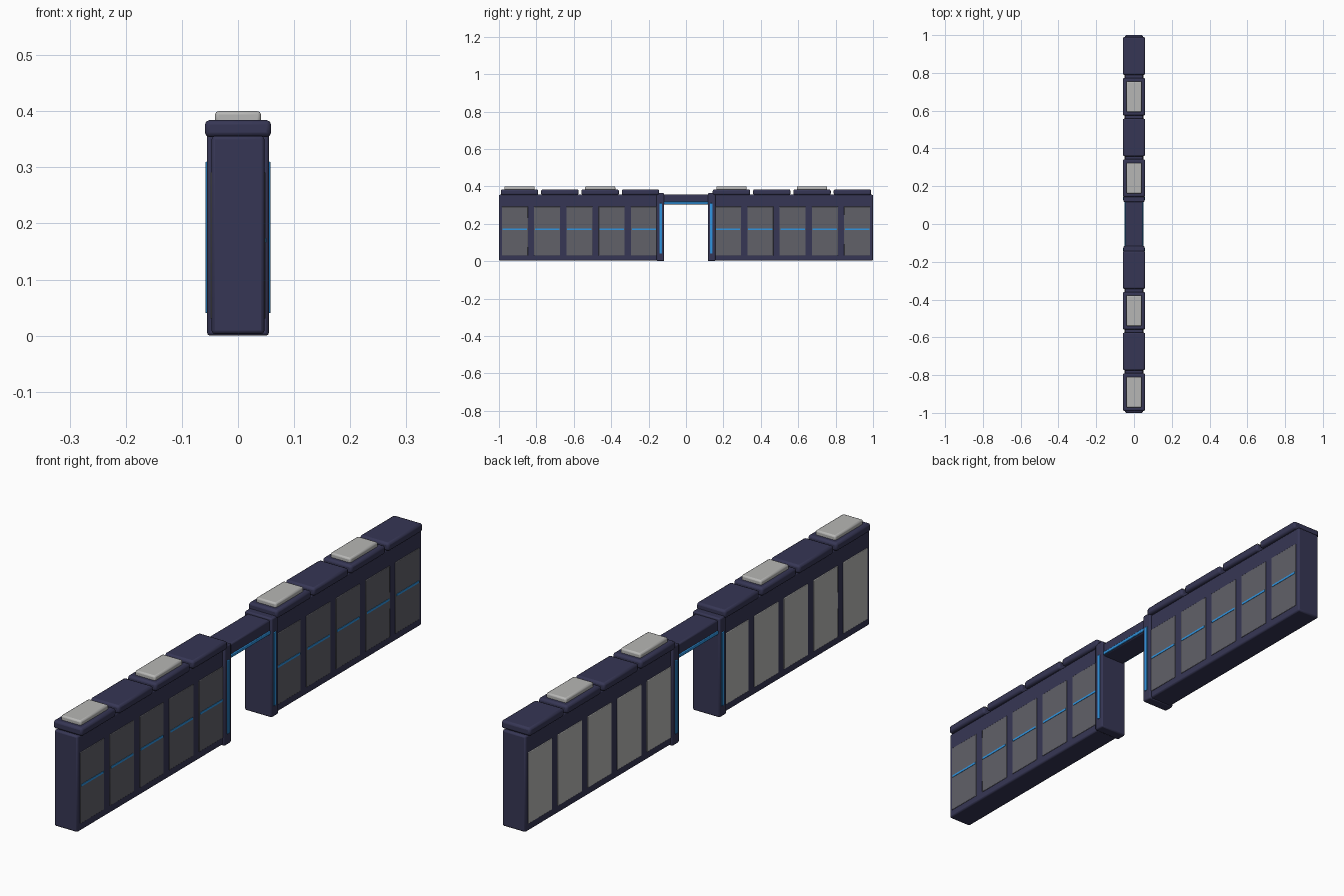
import bpy

if "Cube" in bpy.data.objects:
    bpy.data.objects.remove(bpy.data.objects["Cube"])


def material(name, color):
    m = bpy.data.materials.new(name)
    m.diffuse_color = (*color, 1)
    m.use_nodes = True
    m.node_tree.nodes["Principled BSDF"].inputs["Base Color"].default_value = m.diffuse_color
    return m


NAVY = material("navy", (0.037, 0.037, 0.09))
DARK = material("dark_grey", (0.12, 0.12, 0.14))
BLUE = material("blue_glow", (0.03, 0.3, 0.75))
LIGHT = material("light_grey", (0.47, 0.47, 0.46))


def box(name, x, y, z, mat, bevel=0.0):
    """Box from (min, max) ranges, with softly rounded edges."""
    bpy.ops.mesh.primitive_cube_add(size=1)
    o = bpy.context.object
    o.name = name
    r = (x, y, z)
    o.location = [(a + b) / 2 for a, b in r]
    o.scale = [abs(b - a) for a, b in r]
    bpy.ops.object.transform_apply(location=False, rotation=False, scale=True)
    o.data.materials.append(mat)
    if bevel:
        mod = o.modifiers.new("bevel", 'BEVEL')
        mod.width = bevel
        mod.segments = 2
        bpy.ops.object.shade_smooth_by_angle()
    return o


def span(a, b, s):
    return tuple(sorted((a * s, b * s)))


for s, side in ((-1, "front"), (1, "back")):
    # wall body and gate pillar
    box(f"{side}_wall", (-0.047, 0.047), span(0.125, 1.0, s), (0.003, 0.356), NAVY, 0.006)
    box(f"{side}_gate_pillar", (-0.055, 0.055), span(0.117, 0.157, s), (0, 0.364), NAVY, 0.005)

    # wall panels: dark with light lines on +x, pale on -x
    for i in range(5):
        y = 0.225 + i * 0.1725
        panel = span(y - 0.07, y + 0.07, s)
        box(f"{side}_dark_panel_{i}", (0.04, 0.049), panel, (0.03, 0.292), DARK, 0.002)
        box(f"{side}_pale_panel_{i}", (-0.049, -0.04), panel, (0.03, 0.292), LIGHT, 0.002)
        box(f"{side}_panel_line_{i}", (0.045, 0.0505), span(y - 0.065, y + 0.065, s),
            (0.166, 0.174), BLUE)

    # coping blocks, every second one carrying a pale pad
    for i in range(4):
        y = (-0.89 if s < 0 else 0.243) + i * 0.2155
        box(f"{side}_coping_{i}", (-0.059, 0.059), (y - 0.1, y + 0.1), (0.354, 0.384), NAVY, 0.008)
        if i % 2 == 0:
            box(f"{side}_pad_{i}", (-0.041, 0.041), (y - 0.081, y + 0.081), (0.375, 0.4), LIGHT, 0.006)

    # glowing strips on both faces of the pillar
    for k in (-1, 1):
        box(f"{side}_pillar_strip", span(0.05, 0.058, k), span(0.128, 0.142, s), (0.04, 0.31), BLUE, 0.002)

# lintel over the gate with its strips
box("gate_lintel", (-0.046, 0.046), (-0.125, 0.125), (0.303, 0.356), NAVY, 0.005)
for k in (-1, 1):
    box("lintel_strip", span(0.042, 0.05, k), (-0.118, 0.118), (0.306, 0.318), BLUE, 0.002)
